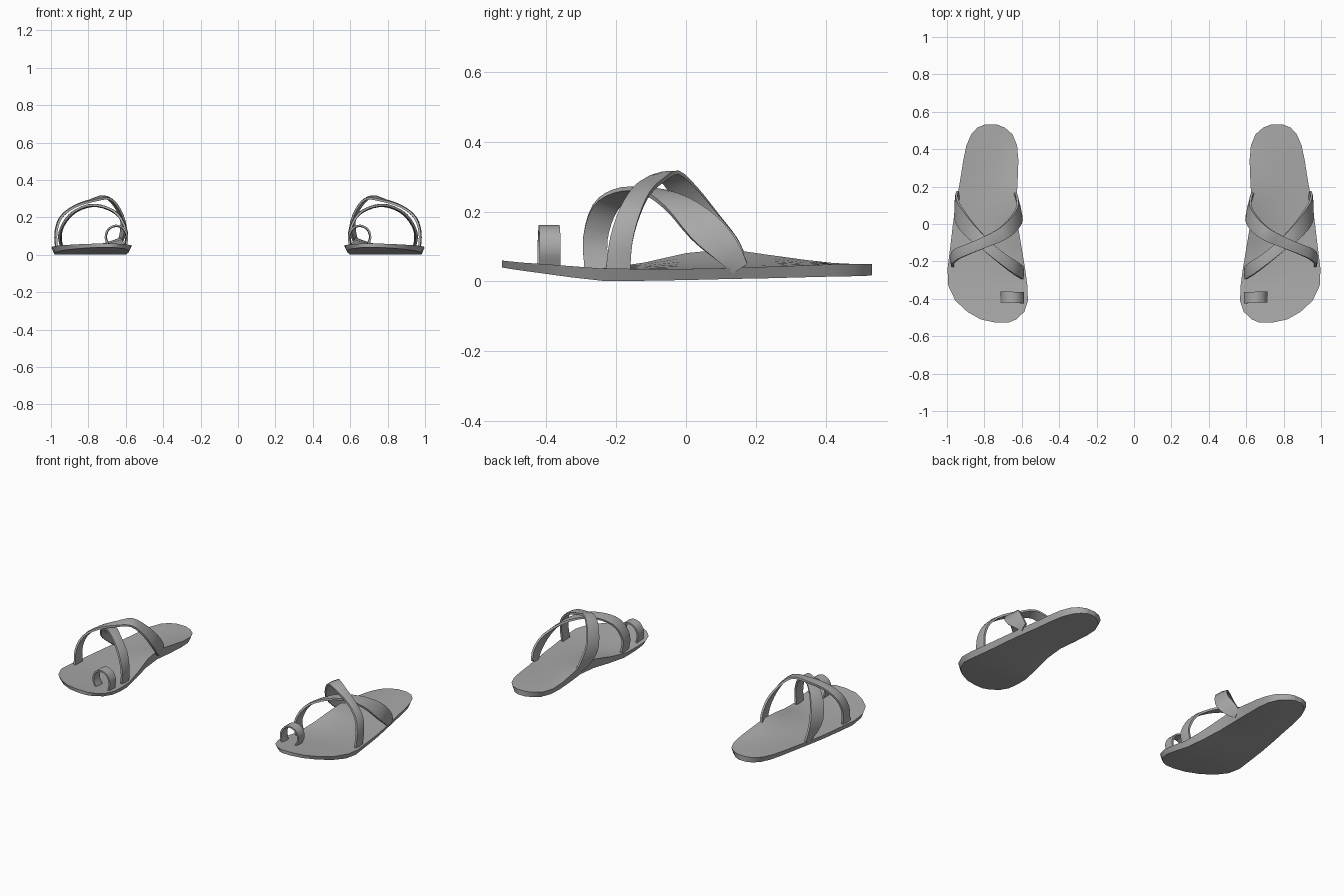
import bpy, bmesh, math
from mathutils import Vector

grey = bpy.data.materials.new("grey")
grey.diffuse_color = (0.4, 0.4, 0.4, 1)


def finish(name, bm):
    """Turn a bmesh into a smooth object mirrored to make the pair."""
    bmesh.ops.recalc_face_normals(bm, faces=bm.faces)
    me = bpy.data.meshes.new(name)
    bm.to_mesh(me)
    bm.free()
    me.materials.append(grey)
    ob = bpy.data.objects.new(name, me)
    bpy.context.collection.objects.link(ob)
    bpy.ops.object.select_all(action='DESELECT')
    ob.select_set(True)
    bpy.context.view_layer.objects.active = ob
    bpy.ops.object.shade_smooth_by_angle(angle=math.radians(40))
    mod = ob.modifiers.new("pair", 'MIRROR')
    mod.use_mirror_merge = False
    return ob


def skin(bm, rings):
    """Bridge equal closed rings and cap both ends."""
    vs = [[bm.verts.new(p) for p in r] for r in rings]
    n = len(vs[0])
    for a, b in zip(vs, vs[1:]):
        for i in range(n):
            bm.faces.new((a[i], a[(i + 1) % n], b[(i + 1) % n], b[i]))
    bm.faces.new(vs[0])
    bm.faces.new(vs[-1])


def spline(pts, steps=3):
    """Catmull-Rom through points of any dimension."""
    p = [Vector(q) for q in pts]
    p = [2 * p[0] - p[1]] + p + [2 * p[-1] - p[-2]]
    out = []
    for a, b, c, d in zip(p, p[1:], p[2:], p[3:]):
        for k in range(steps):
            t = k / steps
            out.append(0.5 * (2 * b + (c - a) * t + (2 * a - 5 * b + 4 * c - d) * t * t
                              + (3 * b - a - 3 * c + d) * t ** 3))
    return out + [p[-2]]


def strap(name, pts, centre, thick=0.012, flat=None):
    """Band along points (x, y, z, width), facing away from the foot axis."""
    path = spline(pts)
    rings = []
    for i, q in enumerate(path):
        c = q.to_3d()
        t = (path[min(i + 1, len(path) - 1)].to_3d() - path[max(i - 1, 0)].to_3d()).normalized()
        out = Vector((c.x - centre[0], 0, c.z - centre[1]))
        side = Vector(flat) if flat else t.cross(out).normalized()
        nrm = side.cross(t).normalized()
        w, h = side * q[3] / 2, nrm * thick / 2
        rings.append([c - w - h, c + w - h, c + w + h, c + h * 1.6, c - w + h])
    bm = bmesh.new()
    skin(bm, rings)
    return finish(name, bm)


# Sole stations: y, inner x, outer x, bottom z, top z, arch rise
stations = [
    (-0.527, 0.67, 0.74, 0.040, 0.060, 0), (-0.51, 0.63, 0.82, 0.037, 0.058, 0),
    (-0.47, 0.587, 0.89, 0.031, 0.054, 0), (-0.41, 0.567, 0.955, 0.023, 0.050, 0),
    (-0.33, 0.570, 0.993, 0.012, 0.044, 0), (-0.24, 0.582, 0.997, 0.002, 0.037, 0),
    (-0.12, 0.602, 0.982, 0.002, 0.036, 0.018), (0.0, 0.622, 0.968, 0.004, 0.036, 0.045),
    (0.12, 0.628, 0.950, 0.007, 0.038, 0.055), (0.23, 0.622, 0.930, 0.009, 0.042, 0.035),
    (0.34, 0.618, 0.913, 0.012, 0.046, 0.016), (0.42, 0.625, 0.896, 0.014, 0.049, 0.004),
    (0.48, 0.65, 0.870, 0.015, 0.050, 0), (0.515, 0.69, 0.838, 0.016, 0.050, 0),
    (0.533, 0.735, 0.795, 0.018, 0.050, 0)]
bm = bmesh.new()
rings = []
for y, xl, xr, zb, zt, arch in stations:
    us = [i / 8 for i in range(9)]
    top = [(xl + (xr - xl) * u, y, zt + arch * (1 - u) ** 2.5) for u in us]
    inset = min(0.015, (xr - xl) * 0.1)
    bottom = [(xl + inset + (xr - xl - 2 * inset) * u, y, zb + arch * 0.35 * (1 - u) ** 2.5)
              for u in reversed(us)]
    rings.append(top + bottom)
skin(bm, rings)
finish("sole", bm)

# Strap from the inner front across to the outer back
strap("front_inner_strap", [
    (0.605, -0.255, 0.035, 0.07), (0.598, -0.26, 0.12, 0.07), (0.635, -0.235, 0.205, 0.07),
    (0.705, -0.185, 0.25, 0.06), (0.79, -0.115, 0.262, 0.06), (0.88, -0.03, 0.225, 0.08),
    (0.937, 0.05, 0.155, 0.10), (0.95, 0.115, 0.09, 0.08), (0.94, 0.155, 0.038, 0.05)],
    (0.79, 0.08))

# Strap from the outer front over the first one to the inner back
strap("front_outer_strap", [
    (0.968, -0.195, 0.03, 0.07), (0.972, -0.185, 0.12, 0.065), (0.945, -0.16, 0.20, 0.06),
    (0.87, -0.128, 0.258, 0.055), (0.78, -0.09, 0.29, 0.06), (0.70, -0.05, 0.305, 0.07),
    (0.645, 0.0, 0.25, 0.08), (0.613, 0.055, 0.17, 0.09), (0.622, 0.115, 0.10, 0.08),
    (0.64, 0.15, 0.06, 0.05)],
    (0.79, 0.08))

# Toe loop
strap("toe_loop", [
    (0.60, -0.395, 0.045, 0.06), (0.592, -0.395, 0.10, 0.06), (0.615, -0.393, 0.143, 0.06),
    (0.655, -0.392, 0.156, 0.06), (0.695, -0.39, 0.135, 0.06), (0.708, -0.39, 0.09, 0.06),
    (0.69, -0.39, 0.045, 0.06)],
    (0.65, 0.08), 0.01, flat=(0, 1, 0))
